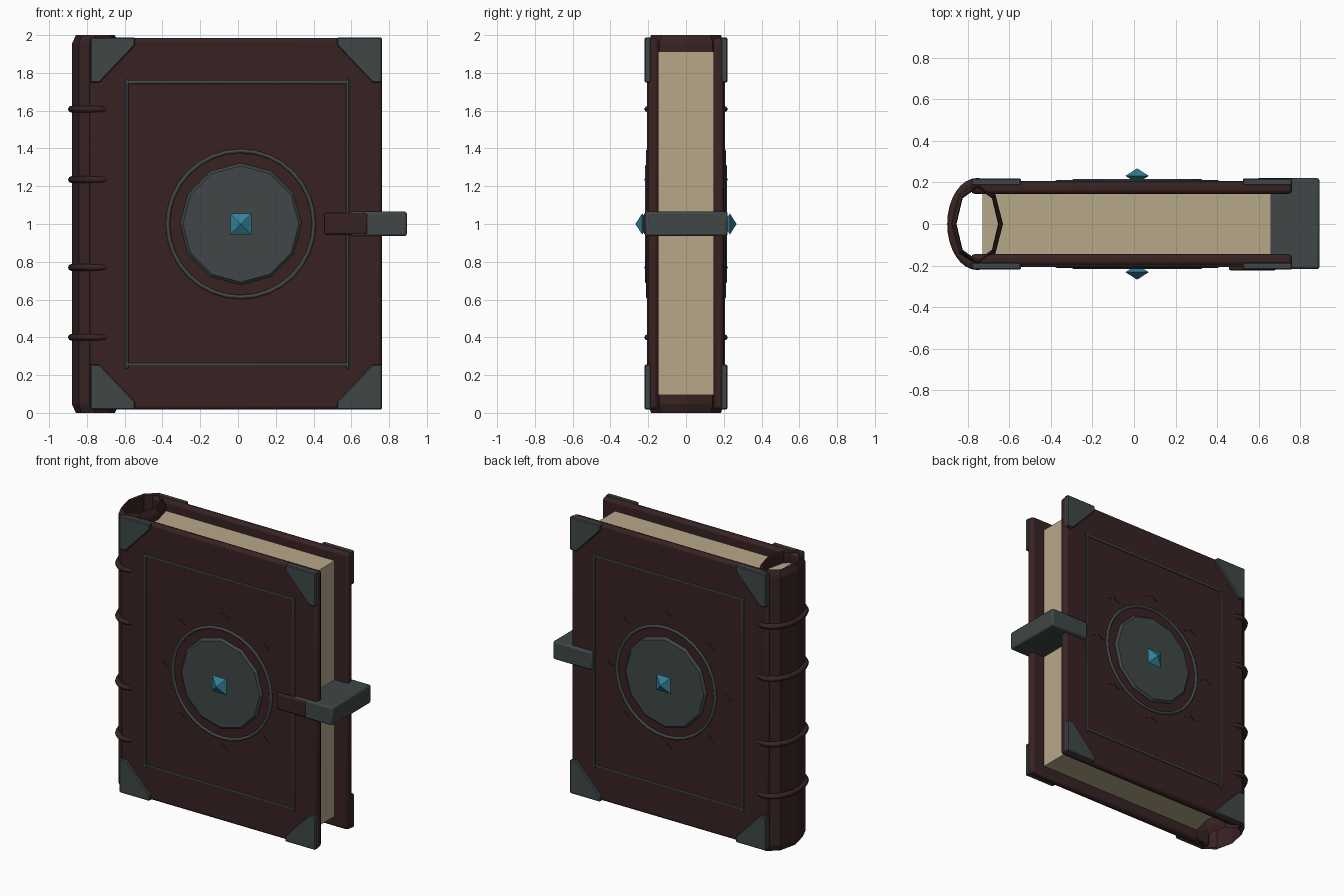
import bpy, bmesh, math
from mathutils import Matrix

if "Cube" in bpy.data.objects:
    bpy.data.objects.remove(bpy.data.objects["Cube"])


def material(name, rgb):
    m = bpy.data.materials.new(name)
    m.diffuse_color = (*rgb, 1)
    m.use_nodes = True
    m.node_tree.nodes["Principled BSDF"].inputs["Base Color"].default_value = m.diffuse_color
    return m


LEATHER = material("dark_leather", (0.040, 0.0165, 0.0165))
METAL = material("aged_metal", (0.050, 0.061, 0.061))
PAPER = material("old_paper", (0.47, 0.39, 0.25))
GEM = material("blue_gem", (0.035, 0.22, 0.32))


def finish(name, bm, mat, bevel=0.0, smooth=True, segments=2):
    bmesh.ops.recalc_face_normals(bm, faces=bm.faces[:])
    me = bpy.data.meshes.new(name)
    bm.to_mesh(me)
    bm.free()
    ob = bpy.data.objects.new(name, me)
    bpy.context.collection.objects.link(ob)
    me.materials.append(mat)
    if bevel:
        mod = ob.modifiers.new("bevel", 'BEVEL')
        mod.width, mod.segments = bevel, segments
        mod.limit_method, mod.angle_limit = 'ANGLE', math.radians(40)
    if smooth:
        bpy.ops.object.select_all(action='DESELECT')
        ob.select_set(True)
        bpy.context.view_layer.objects.active = ob
        bpy.ops.object.shade_smooth_by_angle(angle=math.radians(35))
    return ob


def box(name, x, y, z, mat, bevel=0.0):
    bm = bmesh.new()
    bmesh.ops.create_cube(bm, size=1)
    for v in bm.verts:
        v.co = [(a + b) / 2 + c * (b - a) for c, (a, b) in zip(v.co, (x, y, z))]
    return finish(name, bm, mat, bevel)


def plate(name, pts, y0, y1, mat, bevel=0.0):
    """Extrude an (x, z) outline from y0 to y1."""
    bm = bmesh.new()
    face = bm.faces.new([bm.verts.new((x, y0, z)) for x, z in pts])
    ext = bmesh.ops.extrude_face_region(bm, geom=[face])
    for g in ext['geom']:
        if isinstance(g, bmesh.types.BMVert):
            g.co.y = y1
    return finish(name, bm, mat, bevel, smooth=False, segments=1)


def torus(name, major, minor, n, m, matrix, mat):
    bm = bmesh.new()
    rings = []
    for i in range(n):
        a = 2 * math.pi * i / n
        ring = []
        for j in range(m):
            b = 2 * math.pi * j / m
            r = major + minor * math.cos(b)
            ring.append(bm.verts.new((r * math.cos(a), r * math.sin(a), minor * math.sin(b))))
        rings.append(ring)
    for i in range(n):
        p, q = rings[i], rings[(i + 1) % n]
        for j in range(m):
            k = (j + 1) % m
            bm.faces.new((p[j], q[j], q[k], p[k]))
    bm.transform(matrix)
    ob = finish(name, bm, mat, smooth=False)
    ob.data.polygons.foreach_set("use_smooth", [True] * len(ob.data.polygons))


# Page block
box("pages", (-0.73, 0.66), (-0.146, 0.146), (0.095, 1.913), PAPER)

# Hollow eight-sided spine with chamfered rims: (radius x, radius y, z) rings
bm = bmesh.new()
profile = [(0.103, 0.185, 0), (0.124, 0.2, 0.045), (0.124, 0.2, 1.955), (0.103, 0.185, 2),
           (0.100, 0.175, 1.99), (0.100, 0.175, 0.01)]
loops = [[bm.verts.new((-0.755 + rx * math.cos(i * math.pi / 4), ry * math.sin(i * math.pi / 4), z))
          for i in range(8)] for rx, ry, z in profile]
for k, a in enumerate(loops):
    b = loops[(k + 1) % len(loops)]
    for i in range(8):
        j = (i + 1) % 8
        bm.faces.new((a[i], a[j], b[j], b[i]))
spine = finish("spine", bm, LEATHER, smooth=False)

# Raised bands round the spine
for k, z in enumerate((0.4, 0.77, 1.235, 1.608)):
    torus(f"spine_band_{k}", 0.127, 0.018, 32, 8,
          Matrix.Translation((-0.755, 0, z)) @ Matrix.Diagonal((1, 1.53, 1, 1)), LEATHER)

CX, CZ = 0.015, 1.0
for side, s in (("front", -1), ("back", 1)):
    def yr(a, b):
        return tuple(sorted((s * a, s * b)))

    # Cover board
    box(f"{side}_cover", (-0.785, 0.762), yr(0.145, 0.2), (0.018, 1.985), LEATHER, 0.018)

    # Corner guards
    for cx, dx in ((-0.782, 1), (0.762, -1)):
        for cz, dz in ((0.018, 1), (1.987, -1)):
            pts = [(0, 0), (0.238, 0), (0.238, 0.04), (0.05, 0.238), (0, 0.238)]
            plate(f"{side}_corner_guard", [(cx + dx * u, cz + dz * v) for u, v in pts],
                  s * 0.185, s * 0.22, METAL, 0.006)

    # Thin border frame
    for x in (-0.588, 0.58):
        box(f"{side}_frame_upright", (x - 0.007, x + 0.007), yr(0.19, 0.206), (0.235, 1.767), METAL, 0.003)
    for z in (0.258, 1.75):
        box(f"{side}_frame_rail", (-0.597, 0.583), yr(0.19, 0.206), (z - 0.008, z + 0.008), METAL, 0.003)

    # Medallion ring, disc and gem
    turn = Matrix.Translation((CX, s * 0.2, CZ)) @ Matrix.Rotation(math.pi / 2, 4, 'X')
    torus(f"{side}_medallion_ring", 0.387, 0.011, 32, 8, turn, METAL)
    disc = [(CX + 0.322 * math.cos(i * math.pi / 6), CZ + 0.322 * math.sin(i * math.pi / 6))
            for i in range(12)]
    plate(f"{side}_medallion_disc", disc, s * 0.185, s * 0.217, METAL, 0.014)

    bm = bmesh.new()
    base = [bm.verts.new((CX + dx * 0.056, s * 0.232, CZ + dz * 0.056))
            for dx, dz in ((-1, -1), (1, -1), (1, 1), (-1, 1))]
    for y in (0.268, 0.196):
        tip = bm.verts.new((CX, s * y, CZ))
        for i in range(4):
            bm.faces.new((base[i], base[(i + 1) % 4], tip))
    finish(f"{side}_gem", bm, GEM, smooth=False)

    # Eight small chevron marks around the medallion
    for i in range(8):
        a = i * math.pi / 4
        x, z = CX + 0.468 * math.cos(a), CZ + 0.02 + 0.468 * math.sin(a)
        pts = [(-0.05, -0.018), (-0.034, -0.018), (0, 0.006), (0.034, -0.018),
               (0.05, -0.018), (0, 0.02)]
        plate(f"{side}_chevron_{i}", [(x + u, z + v) for u, v in pts], s * 0.195, s * 0.204, LEATHER)

# Clasp wrapping the fore edge, with a leather tab on the front
box("clasp", (0.59, 0.894), (-0.217, 0.221), (0.936, 1.066), METAL, 0.012)
box("clasp_strap", (0.457, 0.685), (-0.224, -0.195), (0.945, 1.058), LEATHER, 0.01)
